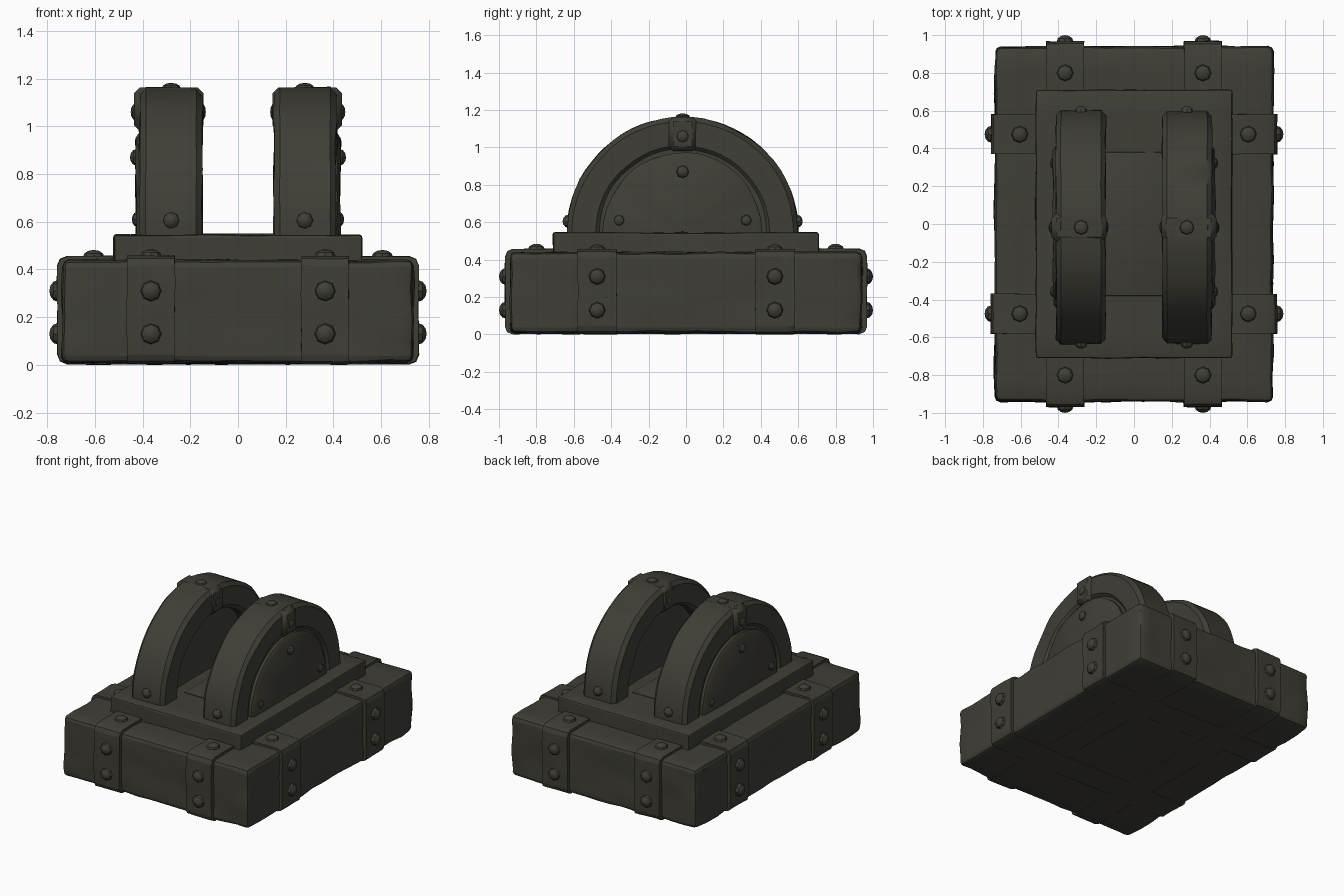
import bpy, bmesh, math
from mathutils import Vector, Matrix, noise

cube = bpy.data.objects.get("Cube")
if cube:
    bpy.data.objects.remove(cube, do_unlink=True)

mat = bpy.data.materials.new("dark olive stone")
mat.use_nodes = True
COLOUR = (0.05, 0.048, 0.037, 1)
mat.diffuse_color = COLOUR
bsdf = mat.node_tree.nodes["Principled BSDF"]
bsdf.inputs["Base Color"].default_value = COLOUR
bsdf.inputs["Roughness"].default_value = 0.8


def finish(name, bm, rough=0.0, angle=40):
    """Weather the surface slightly, then turn it into a shaded object."""
    bmesh.ops.recalc_face_normals(bm, faces=bm.faces)
    bm.normal_update()
    shifts = [(v, v.normal * noise.noise(v.co * 6) * rough) for v in bm.verts]
    for v, shift in shifts:
        v.co += shift
    mesh = bpy.data.meshes.new(name)
    bm.to_mesh(mesh)
    bm.free()
    mesh.materials.append(mat)
    obj = bpy.data.objects.new(name, mesh)
    bpy.context.collection.objects.link(obj)
    bpy.ops.object.select_all(action='DESELECT')
    obj.select_set(True)
    bpy.context.view_layer.objects.active = obj
    bpy.ops.object.shade_smooth_by_angle(angle=math.radians(angle))
    return obj


def block(name, low, high, bevel, axis=None, cuts=10, rough=0.0, segments=2):
    """Chamfered box; with an axis, only edges along that axis are cut."""
    low, high = Vector(low), Vector(high)
    bm = bmesh.new()
    bmesh.ops.create_cube(bm, size=1)
    bmesh.ops.scale(bm, vec=high - low, verts=bm.verts)
    bmesh.ops.translate(bm, vec=(low + high) / 2, verts=bm.verts)
    if cuts:
        bmesh.ops.subdivide_edges(bm, edges=bm.edges[:], cuts=cuts, use_grid_fill=True)

    def along(e):
        d = (e.verts[0].co - e.verts[1].co).normalized()
        return axis is None or abs(d[axis]) > 0.9

    sharp = [e for e in bm.edges if e.calc_face_angle(0) > 1 and along(e)]
    bmesh.ops.bevel(bm, geom=sharp, offset=bevel, segments=segments,
                    profile=0.5, affect='EDGES', clamp_overlap=True)
    return finish(name, bm, rough)


def half_round(name, section, centre):
    """Sweep a closed (x, radius) section over the top half circle."""
    bm = bmesh.new()
    start = Matrix.Rotation(math.radians(-4), 3, 'X')
    verts = [bm.verts.new(start @ Vector((x, r, 0)) + centre) for x, r in section]
    edges = [bm.edges.new((a, b)) for a, b in zip(verts, verts[1:] + verts[:1])]
    bmesh.ops.spin(bm, geom=verts + edges, cent=centre, axis=(1, 0, 0),
                   angle=math.radians(188), steps=36)
    bmesh.ops.remove_doubles(bm, verts=bm.verts, dist=0.0001)
    bmesh.ops.holes_fill(bm, edges=[e for e in bm.edges if e.is_boundary])
    return finish(name, bm, 0.008)


def chamfered(x0, x1, r0, r1, c):
    return [(x0 + c, r0), (x1 - c, r0), (x1, r0 + c), (x1, r1 - c),
            (x1 - c, r1), (x0 + c, r1), (x0, r1 - c), (x0, r0 + c)]


# Base slab and its four straps
block("base_slab", (-.735, -.94, .008), (.735, .94, .44), .06, rough=.012, cuts=14)
for side, label in ((-1, "right"), (1, "left")):
    x = side * .365
    block(label + "_long_strap", (x - .1, -.967, .003), (x + .1, .967, .458), .07,
          axis=0, rough=.006)
for side, label in ((-1, "front"), (1, "back")):
    y = side * .475
    block(label + "_cross_strap", (-.757, y - .105, .003), (.757, y + .105, .455), .07,
          axis=1, rough=.006)

# Raised plate with a floor panel between the arches
block("top_plate", (-.52, -.71, .4), (.52, .71, .545), .012, rough=.006)
block("floor_panel", (-.16, -.38, .53), (.16, .38, .55), .004, cuts=0)

# Arches with a raised outer panel, a recessed inner side and a keystone clamp
CENTRE_Y, CENTRE_Z = -.018, .545
centre = Vector((0, CENTRE_Y, CENTRE_Z))
for side, label in ((-1, "right"), (1, "left")):
    ring = chamfered(.15, .412, .44, .618, .025)
    web = [(.24, .004), (.395, .004), (.395, .46), (.24, .46)]
    panel = [(.3, .004), (.428, .004), (.428, .405), (.415, .425), (.3, .425)]
    for part, section in (("arch", ring), ("web", web), ("panel", panel)):
        half_round(f"{label}_{part}", [(side * x, r) for x, r in section], centre)
    xs = sorted((side * .145, side * .436))
    block(label + "_keystone", (xs[0], CENTRE_Y - .075, .98),
          (xs[1], CENTRE_Y + .075, 1.163), .025, cuts=0, segments=1)

# Rivets: flattened domes gathered in one mesh
rivets = bmesh.new()


def rivet(position, normal, radius=.045, height=.036):
    turn = Vector((0, 0, 1)).rotation_difference(Vector(normal)).to_matrix().to_4x4()
    matrix = (Matrix.Translation(position) @ turn
              @ Matrix.Diagonal((radius, radius, height, 1)))
    bmesh.ops.create_uvsphere(rivets, u_segments=8, v_segments=6, radius=1, matrix=matrix)


for sx in (-1, 1):
    for sy in (-1, 1):
        for z in (.13, .31):
            rivet((sx * .365, sy * .964, z), (0, sy, 0))
            rivet((sx * .755, sy * .475, z), (sx, 0, 0))
        rivet((sx * .365, sy * .8, .455), (0, 0, 1), height=.03)
        rivet((sx * .605, sy * .475, .452), (0, 0, 1), height=.03)
        # Arch feet and panel corners
        rivet((sx * .28, CENTRE_Y + sy * .612, .605), (0, sy, 0), .035, .03)
        rivet((sx * .425, CENTRE_Y + sy * .34, .61), (sx, 0, 0), .03, .02)
    # Crown, keystone and panel centre
    rivet((sx * .28, CENTRE_Y, 1.16), (0, 0, 1), .04, .022)
    rivet((sx * .43, CENTRE_Y, 1.06), (sx, 0, 0), .035, .02)
    rivet((sx * .15, CENTRE_Y, 1.06), (-sx, 0, 0), .035, .015)
    rivet((sx * .425, CENTRE_Y, .87), (sx, 0, 0), .035, .028)
finish("rivets", rivets, angle=30)
